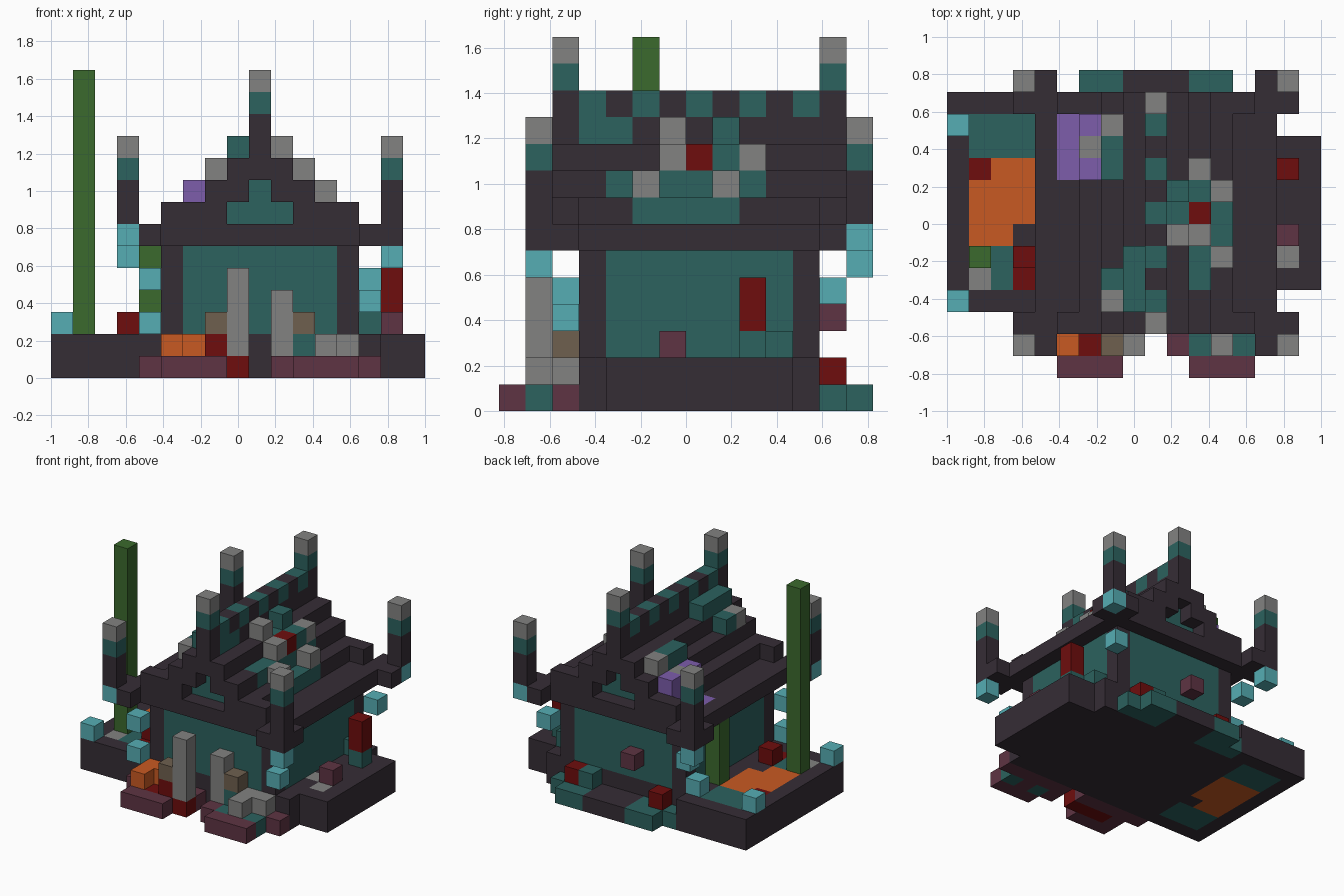
import bpy, bmesh
from mathutils import Vector

cube = bpy.data.objects.get("Cube")
if cube:
    bpy.data.objects.remove(cube, do_unlink=True)

UNIT = 2 / 17
ORIGIN = Vector((-1, -7 * UNIT, 0))
COLOURS = {
    "dark": (.036, .026, .036), "teal": (.025, .122, .114), "grey": (.223, .223, .22),
    "cyan": (.093, .423, .456), "red": (.156, .004, .004), "mauve": (.112, .034, .056),
    "orange": (.584, .102, .016), "green": (.044, .144, .026),
    "brown": (.159, .117, .078), "purple": (.205, .109, .407)}
materials = {}
for label, rgb in COLOURS.items():
    m = bpy.data.materials.new(label)
    m.use_nodes = True
    m.diffuse_color = (*rgb, 1)
    node = next(n for n in m.node_tree.nodes if n.type == 'BSDF_PRINCIPLED')
    node.inputs["Base Color"].default_value = (*rgb, 1)
    node.inputs["Roughness"].default_value = .8
    materials[label] = m

cells = {}


def span(v):
    return range(v[0], v[1] + 1) if isinstance(v, tuple) else (v,)


def fill(part, colour, x, y, z):
    """Fill a block of unit cells; later blocks replace earlier ones."""
    for i in span(x):
        for j in span(y):
            for k in span(z):
                cells[i, j, k] = (part, colour)


# Ground slab
fill("base", "dark", (0, 14), (3, 11), (0, 1))
fill("base", "dark", (0, 4), 12, (0, 1))
fill("base", "dark", (15, 16), (4, 10), (0, 1))

# Sunken side garden, flush with the slab
fill("garden", "teal", (1, 3), (4, 11), 0)
fill("garden", "teal", (1, 3), (10, 11), 1)
fill("garden", "orange", (1, 3), (6, 9), (0, 1))
fill("garden", "dark", 3, 6, (0, 1))
fill("garden", "teal", 2, (4, 5), 1)
fill("garden", "grey", 1, 4, 1)
fill("garden", "red", 1, 9, 1)
fill("garden", "red", 3, 4, 1)
fill("garden", "red", 3, 5, (1, 2))
for j in (3, 11):
    fill("garden_lamps", "cyan", 0, j, 2)
fill("tall_stalk", "green", 1, 5, (2, 13))
fill("short_stalk", "green", 4, 9, (2, 5))

# Right side yard
fill("yard", "grey", 15, 5, 1)
fill("yard", "grey", 14, 6, 1)
fill("yard", "mauve", 15, 6, 2)
fill("yard", "teal", 15, 9, 2)
fill("yard", "teal", 14, 10, 2)
fill("yard", "red", 15, 9, (3, 4))

# House walls and corner pillars
fill("walls", "teal", (5, 13), (3, 11), (2, 5))
for i in (5, 13):
    for j in (3, 11):
        fill("pillars", "dark", i, j, (2, 5))
fill("back_wall_knob", "mauve", 8, 12, 3)

# Stepped roof body, then wider gable ends with a recessed window
MID = 9
for k, half in zip(range(6, 12), (5, 3, 2, 1, 0, 0)):
    fill("roof", "dark", (MID - half, MID + half), (3, 11), k)
    wide = 4 if k == 7 else half
    for j in (2, 12):
        fill("gables", "dark", (MID - wide, MID + wide), j, k)
for outer, inner in ((2, 3), (12, 11)):
    for half, k in ((1, 7), (0, 8)):
        fill("gable_windows", "teal", (MID - half, MID + half), inner, k)
        for i in range(MID - half, MID + half + 1):
            cells.pop((i, outer, k))
    fill("finials", "teal", MID, outer, 12)
    fill("finials", "grey", MID, outer, 13)
for j in range(3, 12, 2):
    fill("ridge", "teal", MID, j, 11)
fill("ridge", "teal", MID, (3, 4), 10)

# Growth on the right roof slope
fill("right_growth", "teal", 12, (5, 8), 7)
fill("right_growth", "teal", 11, (4, 9), 8)
fill("right_growth", "grey", 11, (6, 9), 9)
fill("right_growth", "red", 11, 7, 9)
fill("right_growth", "teal", 11, 8, 9)
fill("right_growth", "teal", 10, 7, 9)
fill("right_growth", "grey", 10, 6, 10)
fill("right_growth", "teal", 10, 8, 10)
for j in (5, 8):
    fill("right_growth", "grey", 12, j, 8)

# Growth on the left roof slope
fill("left_growth", "teal", 8, (3, 5), 10)
fill("left_growth", "grey", 7, 3, 9)
fill("left_growth", "teal", 7, 4, 9)
fill("left_growth", "purple", 5, (9, 11), 6)
fill("left_growth", "purple", 6, (9, 11), (7, 8))
fill("left_growth", "grey", 6, 10, 8)
fill("left_growth", "teal", 7, (9, 10), 9)
fill("left_growth", "grey", 7, 11, 9)

# Corner towers on brackets, with hanging lamps
for i, di in ((3, 1), (15, -1)):
    for j, dj in ((1, 1), (13, -1)):
        low = 6 if (i, j) in ((15, 1), (3, 13)) else 7
        fill("brackets", "dark", i + di, j, 6)
        fill("brackets", "dark", i, j + dj, 6)
        fill("towers", "dark", i, j, (low, 8))
        fill("towers", "teal", i, j, 9)
        fill("towers", "grey", i, j, 10)
        fill("lamps", "cyan", i, j, low - 1)
        fill("lamps", "cyan", i + di, j + dj, 3 if (i, j) == (15, 1) else 4)
fill("lamps", "cyan", 4, 2, 2)
fill("lamps", "cyan", 4, 11, 2)

# Front flower beds either side of the path
for first in (5, 11):
    fill("front_beds", "mauve", (first, first + 2), 0, 0)
    fill("front_beds", "mauve", (first - 1, first + 3), 2, 0)
    fill("front_beds", "mauve", (first, first + 2), 1, 0)
fill("front_beds", "mauve", 10, 1, 0)
fill("front_plants", "red", (6, 8), 1, 0)
fill("front_plants", "orange", 5, 1, 1)
fill("front_plants", "orange", (5, 6), 2, 1)
fill("front_plants", "red", 7, 1, 1)
fill("front_plants", "brown", 7, 1, 2)
fill("front_plants", "teal", 11, 1, 0)
fill("front_plants", "teal", 13, 1, 0)
fill("front_plants", "teal", 11, 2, 1)
fill("front_plants", "brown", 11, 2, 2)
fill("front_plants", "grey", 12, 1, 1)
fill("front_plants", "grey", (12, 13), 2, 1)
fill("front_posts", "grey", 8, 1, (1, 4))
fill("front_posts", "grey", 10, 2, (1, 3))

# Back step and plants
fill("back_step", "dark", (5, 13), 12, 0)
fill("back_step", "dark", (8, 10), 13, 0)
for first in (6, 11):
    fill("back_step", "teal", (first, first + 1), (12, 13), 0)
fill("back_step", "teal", 5, 12, 0)
fill("back_step", "teal", 13, 12, 0)
fill("back_plants", "red", 6, 12, 1)
fill("back_plants", "red", 12, 12, 1)
fill("back_plants", "teal", 11, 12, 1)


def build(part):
    """Make one object from the exposed faces of a part's cells."""
    bm = bmesh.new()
    used = []
    for cell, (owner, colour) in cells.items():
        if owner != part:
            continue
        if colour not in used:
            used.append(colour)
        for axis in range(3):
            for side in (0, 1):
                near = list(cell)
                near[axis] += 2 * side - 1
                if tuple(near) in cells:
                    continue
                ring = []
                for a, b in ((0, 0), (1, 0), (1, 1), (0, 1)):
                    p = Vector(cell)
                    p[axis] += side
                    p[(axis + 1) % 3] += a
                    p[(axis + 2) % 3] += b
                    ring.append(bm.verts.new(ORIGIN + p * UNIT))
                face = bm.faces.new(ring if side else ring[::-1])
                face.material_index = used.index(colour)
    bmesh.ops.remove_doubles(bm, verts=bm.verts[:], dist=UNIT / 100)
    bmesh.ops.dissolve_limit(bm, angle_limit=.01, verts=bm.verts[:],
                             edges=bm.edges[:], delimit={'MATERIAL'})
    mesh = bpy.data.meshes.new(part)
    bm.to_mesh(mesh)
    bm.free()
    for colour in used:
        mesh.materials.append(materials[colour])
    bpy.context.scene.collection.objects.link(bpy.data.objects.new(part, mesh))


for part in sorted({owner for owner, _ in cells.values()}):
    build(part)
